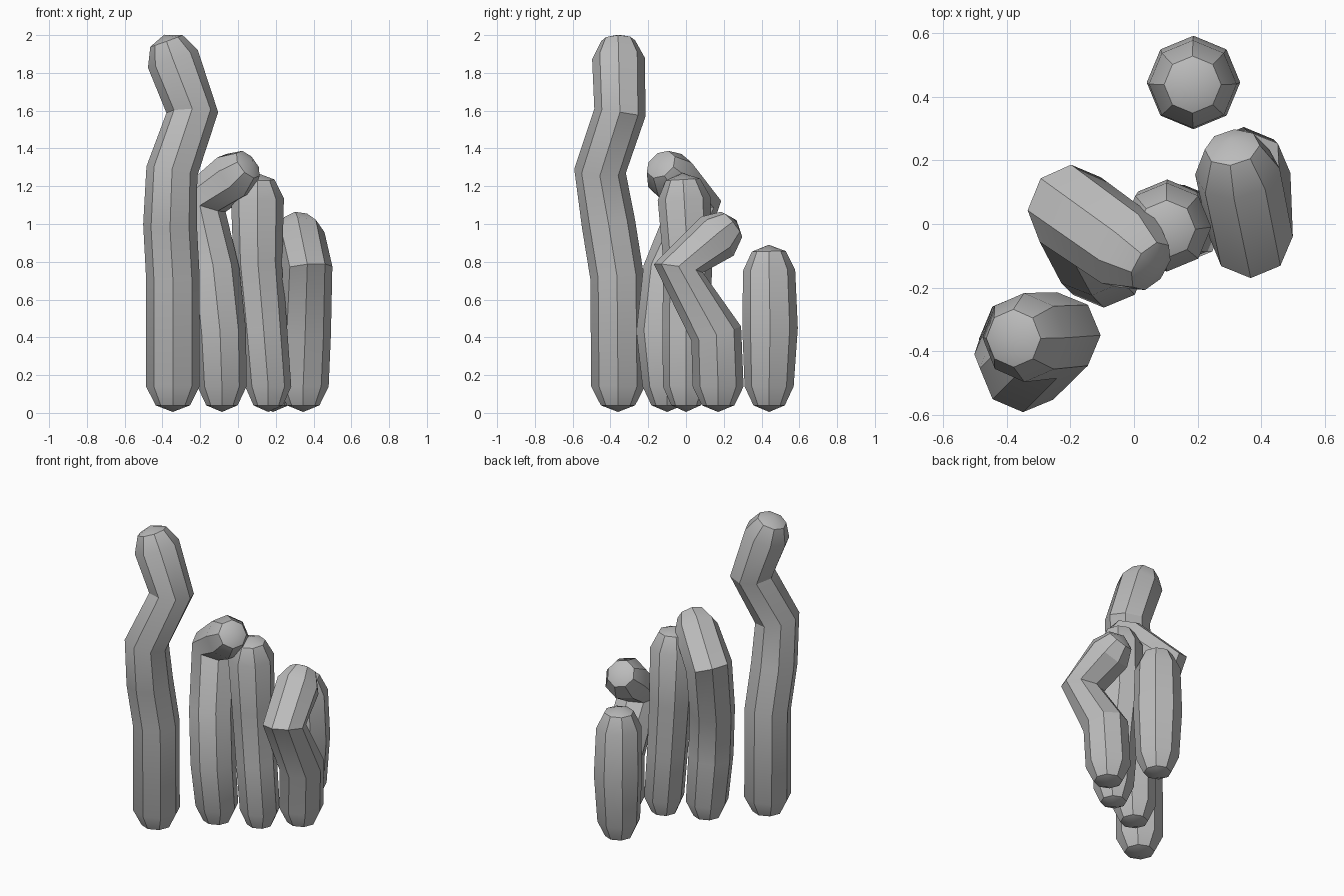
import bpy, bmesh, math
from mathutils import Vector

if "Cube" in bpy.data.objects:
    bpy.data.objects.remove(bpy.data.objects["Cube"])

SIDES = 8

stone = bpy.data.materials.new("plain_grey")
stone.diffuse_color = (0.5, 0.5, 0.5, 1)
stone.use_nodes = True
stone.node_tree.nodes["Principled BSDF"].inputs["Base Color"].default_value = stone.diffuse_color


def add_ring(bm, centre, normal, radius):
    """Octagonal ring tilted so that it faces along normal."""
    turn = Vector((0, 0, 1)).rotation_difference(normal)
    ring = []
    for i in range(SIDES):
        a = 2 * math.pi * i / SIDES
        offset = turn @ Vector((math.cos(a), math.sin(a), 0))
        ring.append(bm.verts.new(centre + offset * radius))
    return ring


def column(name, path):
    """Bent eight-sided column with blunt pointed ends; path = (x, y, z, radius)."""
    pts = [Vector(p[:3]) for p in path]
    radii = [p[3] for p in path]
    up = Vector((0, 0, 1))
    dirs = [(b - a).normalized() for a, b in zip(pts, pts[1:])]
    normals = [up] + [(a + b).normalized() for a, b in zip(dirs, dirs[1:])] + [dirs[-1]]
    foot, head, d = pts[0], pts[-1], dirs[-1]

    bm = bmesh.new()
    rings = [add_ring(bm, foot - up * 0.10, up, radii[0] * 0.64)]
    rings += [add_ring(bm, p, n, r) for p, n, r in zip(pts, normals, radii)]
    rings.append(add_ring(bm, head + d * 0.10, d, radii[-1] * 0.65))
    for a, b in zip(rings, rings[1:]):
        for i in range(SIDES):
            j = (i + 1) % SIDES
            bm.faces.new((a[i], a[j], b[j], b[i]))

    # Shallow pointed ends
    bottom = bm.verts.new(foot - up * 0.135)
    tip = bm.verts.new(head + d * 0.135)
    for i in range(SIDES):
        j = (i + 1) % SIDES
        bm.faces.new((bottom, rings[0][j], rings[0][i]))
        bm.faces.new((tip, rings[-1][i], rings[-1][j]))
    bmesh.ops.recalc_face_normals(bm, faces=bm.faces)

    mesh = bpy.data.meshes.new(name)
    bm.to_mesh(mesh)
    bm.free()
    mesh.materials.append(stone)
    obj = bpy.data.objects.new(name, mesh)
    bpy.context.collection.objects.link(obj)
    bpy.ops.object.select_all(action='DESELECT')
    obj.select_set(True)
    bpy.context.view_layer.objects.active = obj
    bpy.ops.object.shade_smooth_by_angle(angle=math.radians(30))


# Tall column with a kinked top
column("tall_column", [
    (-0.345, -0.36, 0.14, 0.142), (-0.345, -0.365, 0.72, 0.142),
    (-0.36, -0.41, 1.00, 0.142), (-0.35, -0.455, 1.28, 0.137),
    (-0.242, -0.35, 1.59, 0.137), (-0.345, -0.357, 1.875, 0.14)])

# Column with a hooked head
column("hooked_column", [
    (-0.085, -0.10, 0.14, 0.13), (-0.095, -0.125, 0.43, 0.138),
    (-0.13, -0.09, 0.75, 0.138), (-0.20, 0.045, 1.11, 0.142),
    (-0.015, -0.085, 1.26, 0.135)])

# Leaning middle column
column("middle_column", [
    (0.16, 0.0, 0.14, 0.122), (0.135, 0.0, 0.45, 0.125),
    (0.105, 0.01, 0.80, 0.13), (0.103, -0.01, 1.135, 0.14)])

# Column folded backwards at the top
column("folded_column", [
    (0.345, 0.17, 0.14, 0.135), (0.355, 0.16, 0.42, 0.137),
    (0.368, -0.04, 0.765, 0.132), (0.325, 0.165, 0.935, 0.135)])

# Short upright column at the back
column("short_column", [
    (0.185, 0.44, 0.14, 0.13), (0.187, 0.445, 0.45, 0.147),
    (0.185, 0.44, 0.755, 0.138)])
